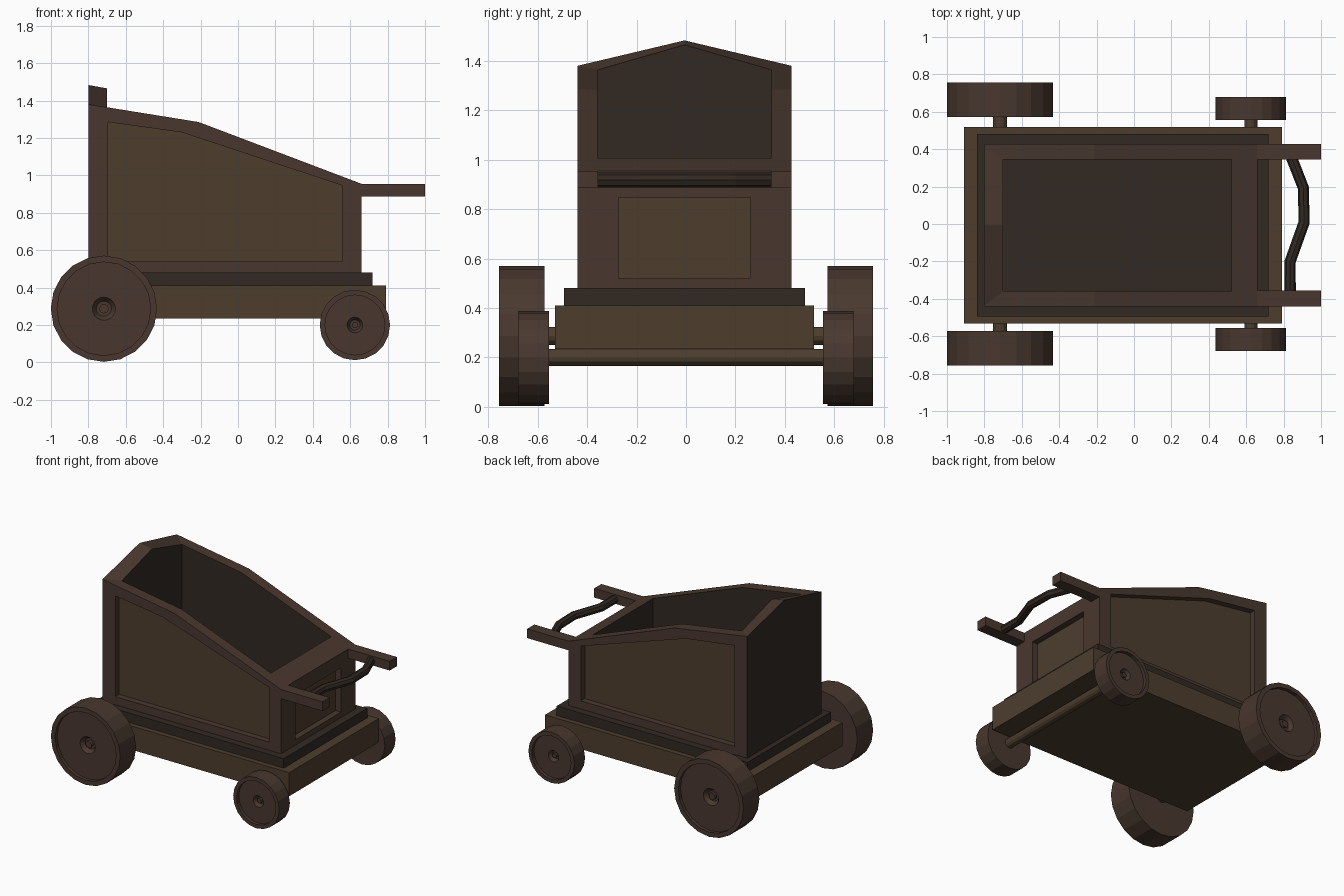
import bpy, bmesh, math
from mathutils import Vector

if "Cube" in bpy.data.objects:
    bpy.data.objects.remove(bpy.data.objects["Cube"])

OFF = -0.006  # body sits a hair off the wheel centre line


def material(name, rgb):
    m = bpy.data.materials.new(name)
    m.diffuse_color = (*rgb, 1)
    m.use_nodes = True
    m.node_tree.nodes["Principled BSDF"].inputs["Base Color"].default_value = m.diffuse_color
    return m


FRAME = material("frame_brown", (0.066, 0.039, 0.028))
PANEL = material("panel_brown", (0.074, 0.047, 0.027))
DARK = material("dark_brown", (0.032, 0.022, 0.016))


def finish(name, bm, mats):
    bmesh.ops.remove_doubles(bm, verts=bm.verts, dist=1e-5)
    bmesh.ops.recalc_face_normals(bm, faces=bm.faces)
    me = bpy.data.meshes.new(name)
    bm.to_mesh(me)
    bm.free()
    ob = bpy.data.objects.new(name, me)
    bpy.context.collection.objects.link(ob)
    for m in mats:
        me.materials.append(m)
    return ob


def box(name, x0, x1, y0, y1, z0, z1, mat):
    bm = bmesh.new()
    bmesh.ops.create_cube(bm, size=1)
    for v in bm.verts:
        v.co = ((x0 + x1) / 2 + v.co.x * (x1 - x0), (y0 + y1) / 2 + v.co.y * (y1 - y0),
                (z0 + z1) / 2 + v.co.z * (z1 - z0))
    return finish(name, bm, [mat])


def face(bm, pts, mat=0):
    bm.faces.new([bm.verts.new(p) for p in pts]).material_index = mat


def strip(bm, a, b, mat=0):
    n = len(a)
    for i in range(n):
        j = (i + 1) % n
        face(bm, [a[i], a[j], b[j], b[i]], mat)


def lathe(name, profile, cx, cz, side, sides, mat):
    """Turn (radius, y) points round a y-aligned axis; both ends are capped."""
    bm = bmesh.new()
    rings = [[(cx + r * math.cos(math.tau * k / sides), side * y, cz + r * math.sin(math.tau * k / sides))
              for k in range(sides)] for r, y in profile]
    for a, b in zip(rings, rings[1:]):
        strip(bm, a, b)
    face(bm, rings[0])
    face(bm, rings[-1])
    return finish(name, bm, [mat])


# Tub: framed side and front panels, gabled back, open top
W, V, DEPTH, FLOOR = 0.434, 0.352, 0.045, 0.54
side_out = [(-.80, .48), (.66, .48), (.66, .955), (-.21, 1.285), (-.80, 1.38)]
side_in = [(-.695, .54), (.56, .54), (.56, .945), (-.30, 1.23), (-.695, 1.285)]
bm = bmesh.new()
for s in (-1, 1):
    o = [(x, s * W, z) for x, z in side_out]
    p = [(x, s * W, z) for x, z in side_in]
    r = [(x, s * (W - DEPTH), z) for x, z in side_in]
    strip(bm, o, p)
    strip(bm, p, r)
    face(bm, r, 1)
o = [(.66, y, z) for y, z in ((-W, .48), (W, .48), (W, .955), (-W, .955))]
p = [(.66, y, z) for y, z in ((-.267, .52), (.267, .52), (.267, .848), (-.267, .848))]
r = [(x - DEPTH, y, z) for x, y, z in p]
strip(bm, o, p)
strip(bm, p, r)
face(bm, r, 1)
face(bm, [(-.8, -W, .48), (-.8, W, .48), (-.8, W, 1.38), (-.8, 0, 1.483), (-.8, -W, 1.38)], 2)
face(bm, [(-.8, -W, .48), (.66, -W, .48), (.66, W, .48), (-.8, W, .48)])


def ring(half, peak, pts):
    return ([(x, -half, z) for x, z in pts] + [(x, half, z) for x, z in reversed(pts)]
            + [(pts[0][0], 0, peak)])


outer = ring(W, 1.483, [(-.8, 1.38), (-.21, 1.285), (.66, .955)])
inner = ring(V, 1.465, [(-.7, 1.364), (-.21, 1.285), (.52, 1.008)])
floor = [(x, y, FLOOR) for x, y, z in inner]
strip(bm, outer, inner)
strip(bm, inner, floor, 2)
face(bm, floor, 2)
tub = finish("tub", bm, [FRAME, PANEL, DARK])
tub.location.y = OFF

# Stepped base
box("plinth", -.84, .72, -.488 + OFF, .488 + OFF, .41, .48, DARK)
box("chassis", -.91, .79, -.525 + OFF, .525 + OFF, .235, .41, PANEL)

# Handle arms
for s, n in ((-1, "right"), (1, "left")):
    y0, y1 = sorted((s * .350, s * .434))
    box("handle_arm_" + n, .655, 1.0, y0 + OFF, y1 + OFF, .887, .955, FRAME)

# Bent grip between the arms
bm = bmesh.new()
path = [(.835, -.37), (.835, -.2), (.91, .01), (.905, .195), (.84, .36)]
rings = []
for i, (x, y) in enumerate(path):
    a, b = path[max(i - 1, 0)], path[min(i + 1, len(path) - 1)]
    t = Vector((b[0] - a[0], b[1] - a[1], 0)).normalized()
    n = Vector((t.y, -t.x, 0))
    rings.append([Vector((x, y, .918)) + .03 * (math.cos(q) * n + math.sin(q) * Vector((0, 0, 1)))
                  for q in [math.tau * k / 8 for k in range(8)]])
for a, b in zip(rings, rings[1:]):
    strip(bm, a, b)
face(bm, rings[0])
face(bm, rings[-1])
finish("grip", bm, [DARK])

# Wheels with recessed faces and hub sockets, plus axles
for n, cx, cz, R, rim, hub, y0, y1, ar in (
        ("rear", -.717, .287, .284, .25, .062, .572, .757, .037),
        ("front", .625, .2, .188, .16, .042, .555, .68, .035)):
    for s, sn in ((-1, "right"), (1, "left")):
        prof = [(R, y0), (R, y1), (rim, y1), (rim, y1 - .025), (hub, y1 - .025),
                (hub * .65, y1 - .055), (hub * .4, y1 - .055), (hub * .4, y1 - .035)]
        lathe(f"{n}_wheel_{sn}", prof, cx, cz, s, 20, FRAME)
    lathe(n + "_axle", [(ar, -y0 - .03), (ar, y0 + .03)], cx, cz, 1, 12, PANEL)
